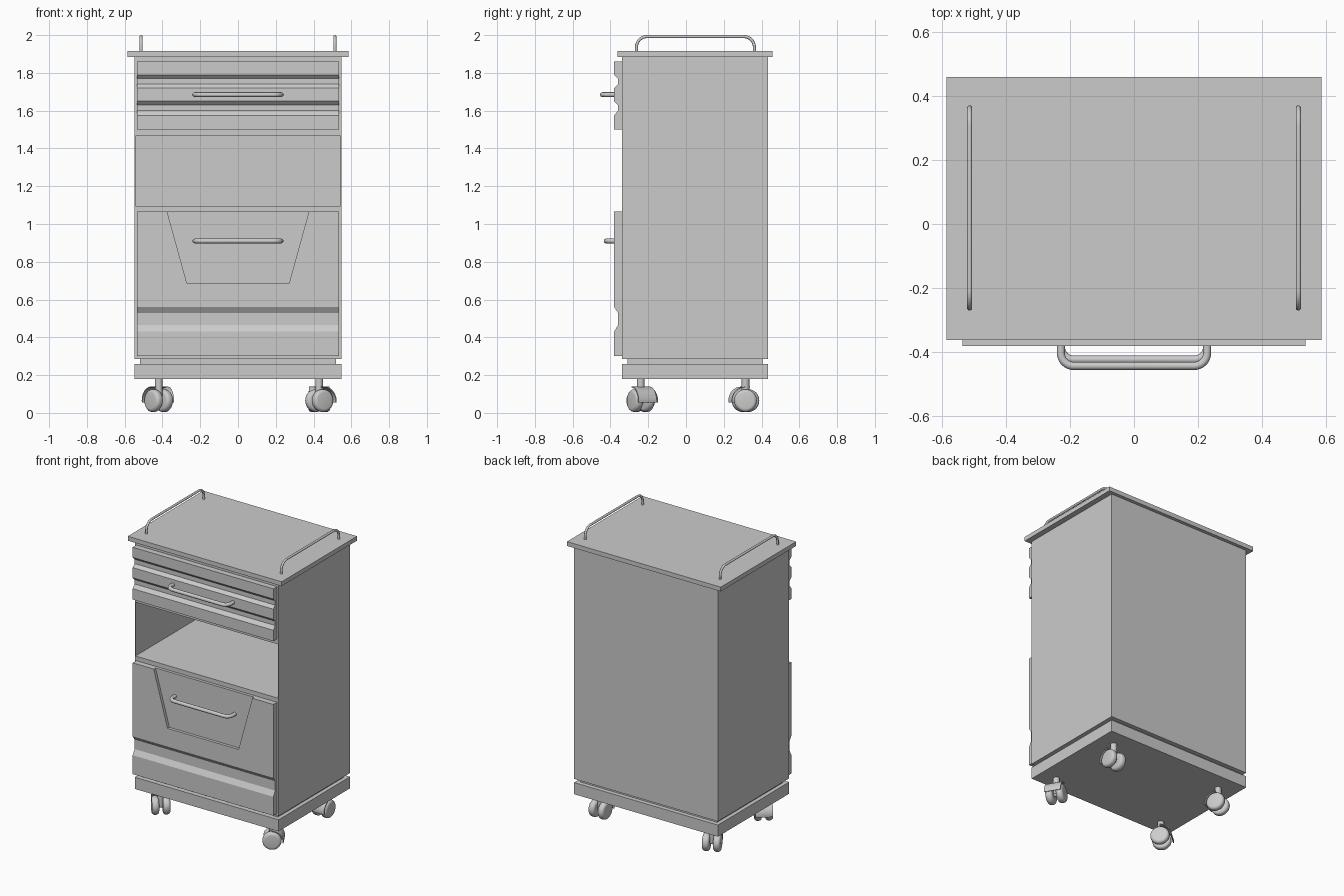
import bpy, bmesh, math
from mathutils import Matrix, Vector

if "Cube" in bpy.data.objects:
    bpy.data.objects.remove(bpy.data.objects["Cube"])

grey = bpy.data.materials.new("light_grey")
grey.use_nodes = True
colour = (0.6, 0.6, 0.6, 1)
grey.diffuse_color = colour
grey.node_tree.nodes["Principled BSDF"].inputs["Base Color"].default_value = colour


def finish(name, bm, smooth=False):
    bmesh.ops.recalc_face_normals(bm, faces=bm.faces)
    mesh = bpy.data.meshes.new(name)
    bm.to_mesh(mesh)
    bm.free()
    mesh.materials.append(grey)
    obj = bpy.data.objects.new(name, mesh)
    bpy.context.collection.objects.link(obj)
    if smooth:
        bpy.ops.object.select_all(action="DESELECT")
        obj.select_set(True)
        bpy.context.view_layer.objects.active = obj
        bpy.ops.object.shade_smooth_by_angle(angle=math.radians(40))
    return obj


def box_mesh(x, y, z):
    bm = bmesh.new()
    bmesh.ops.create_cube(bm, size=1)
    for v in bm.verts:
        v.co = [lo + (c + 0.5) * (hi - lo) for c, (lo, hi) in zip(v.co, (x, y, z))]
    return bm


def box(name, x, y, z):
    return finish(name, box_mesh(x, y, z))


def prism(name, points, start, end, axis):
    # Extrude a closed profile: (y, z) along x, or (x, z) along y
    bm = bmesh.new()
    place = (lambda p: (start, *p)) if axis == "x" else (lambda p: (p[0], start, p[1]))
    face = bm.faces.new([bm.verts.new(place(p)) for p in points])
    new = bmesh.ops.extrude_face_region(bm, geom=[face])["geom"]
    move = Vector((end - start, 0, 0) if axis == "x" else (0, end - start, 0))
    bmesh.ops.translate(bm, verts=[v for v in new if isinstance(v, bmesh.types.BMVert)], vec=move)
    return finish(name, bm)


def bent_tube(name, corners, fillet, radius):
    # Round tube through corner points, with circular bends
    pts = [Vector(c) for c in corners]
    path = [pts[0]]
    for a, b, c in zip(pts, pts[1:], pts[2:]):
        u, w = (a - b).normalized() * fillet, (c - b).normalized() * fillet
        for i in range(9):
            t = math.pi / 2 * i / 8
            path.append(b + u * (1 - math.sin(t)) + w * (1 - math.cos(t)))
    path.append(pts[-1])
    curve = bpy.data.curves.new(name, "CURVE")
    curve.dimensions = "3D"
    curve.bevel_depth = radius
    curve.bevel_resolution = 4
    curve.use_fill_caps = True
    spline = curve.splines.new("POLY")
    spline.points.add(len(path) - 1)
    for p, co in zip(spline.points, path):
        p.co = (*co, 1)
    curve.materials.append(grey)
    spline.use_smooth = True
    obj = bpy.data.objects.new(name, curve)
    bpy.context.collection.objects.link(obj)


# Cabinet with an open niche pushed in from the front
bm = box_mesh((-0.547, 0.547), (-0.34, 0.435), (0.285, 1.885))
front = min(bm.faces, key=lambda f: f.calc_center_median().y)
bmesh.ops.inset_region(bm, faces=[front], thickness=0.007)
for v in front.verts:
    v.co.z = 1.465 if v.co.z > 1 else 1.095
pushed = bmesh.ops.extrude_face_region(bm, geom=[front])["geom"]
bmesh.ops.translate(bm, verts=[v for v in pushed if isinstance(v, bmesh.types.BMVert)], vec=(0, 0.765, 0))
if front.is_valid:
    bmesh.ops.delete(bm, geom=[front], context="FACES_ONLY")
finish("cabinet", bm)

# Worktop, plinth recess and base
box("worktop", (-0.585, 0.585), (-0.362, 0.458), (1.885, 1.915))
box("plinth_recess", (-0.52, 0.52), (-0.31, 0.405), (0.26, 0.285))
box("base", (-0.547, 0.547), (-0.34, 0.435), (0.18, 0.26))

# Drawer fronts with horizontal finger grooves
F, G, B = -0.38, -0.36, -0.34
prism("top_drawers", [
    (B, 1.86), (F, 1.86), (F, 1.79), (G, 1.77), (G, 1.74), (F, 1.72),
    (F, 1.65), (G, 1.63), (G, 1.60), (F, 1.575), (F, 1.50), (B, 1.50)],
    -0.535, 0.535, "x")
prism("lower_door", [
    (B, 1.065), (G, 1.065), (G, 0.685), (F, 0.685), (F, 0.56), (G, 0.53),
    (G, 0.465), (F, 0.43), (F, 0.30), (B, 0.30)],
    -0.535, 0.535, "x")
# Raised cheeks leave a tapered recess around the lower handle
for side, s in (("left", 1), ("right", -1)):
    prism(side + "_door_cheek", [
        (s * 0.535, 1.065), (s * 0.375, 1.065), (s * 0.27, 0.685), (s * 0.535, 0.685)],
        F, G, "y")

# Pull handles
for name, base, z in (("upper_handle", F, 1.685), ("lower_handle", G, 0.91)):
    y = base - 0.063
    bent_tube(name, [(-0.228, base + 0.005, z), (-0.228, y, z), (0.228, y, z),
                     (0.228, base + 0.005, z)], 0.04, 0.0125)

# Side rails on the worktop
for side, x in (("left", 0.513), ("right", -0.513)):
    bent_tube(side + "_rail", [(x, -0.262, 1.91), (x, -0.262, 1.992), (x, 0.362, 1.992),
                               (x, 0.362, 1.91)], 0.055, 0.008)


def caster(name, x, y, degrees):
    place = Matrix.Translation((x, y, 0)) @ Matrix.Rotation(math.radians(degrees), 4, "Z")
    across = Matrix.Rotation(math.pi / 2, 4, "Y")
    # Twin wheels with domed rims
    for label, s in (("inner", -1), ("outer", 1)):
        bm = bmesh.new()
        centre = place @ Matrix.Translation((s * 0.035, 0, 0.065)) @ across
        bmesh.ops.create_cone(bm, cap_ends=True, segments=32, radius1=0.06, radius2=0.06,
                              depth=0.046, matrix=centre)
        rims = [e for e in bm.edges if any(len(f.verts) > 4 for f in e.link_faces)]
        bmesh.ops.bevel(bm, geom=rims, offset=0.018, segments=4, profile=0.5, affect="EDGES")
        finish(f"{name}_{label}_wheel", bm, True)
    # Stem and axle
    for label, r, d, m in (("stem", 0.02, 0.12, Matrix.Translation((0, 0, 0.125))),
                           ("axle", 0.015, 0.06, Matrix.Translation((0, 0, 0.065)) @ across)):
        bm = bmesh.new()
        bmesh.ops.create_cone(bm, cap_ends=True, segments=20, radius1=r, radius2=r,
                              depth=d, matrix=place @ m)
        finish(f"{name}_{label}", bm, True)
    # Curved hood over the trailing side
    angles = [math.radians(-8 + 98 * i / 10) for i in range(11)]
    arc = [(r * math.cos(a), 0.065 + r * math.sin(a))
           for r, order in ((0.074, angles), (0.069, angles[::-1])) for a in order]
    hood = prism(name + "_hood", arc, -0.055, 0.055, "x")
    hood.matrix_world = place


caster("front_left_caster", 0.43, -0.24, -60)
caster("front_right_caster", -0.42, -0.24, 40)
caster("rear_left_caster", 0.43, 0.315, 180)
caster("rear_right_caster", -0.42, 0.315, 205)
